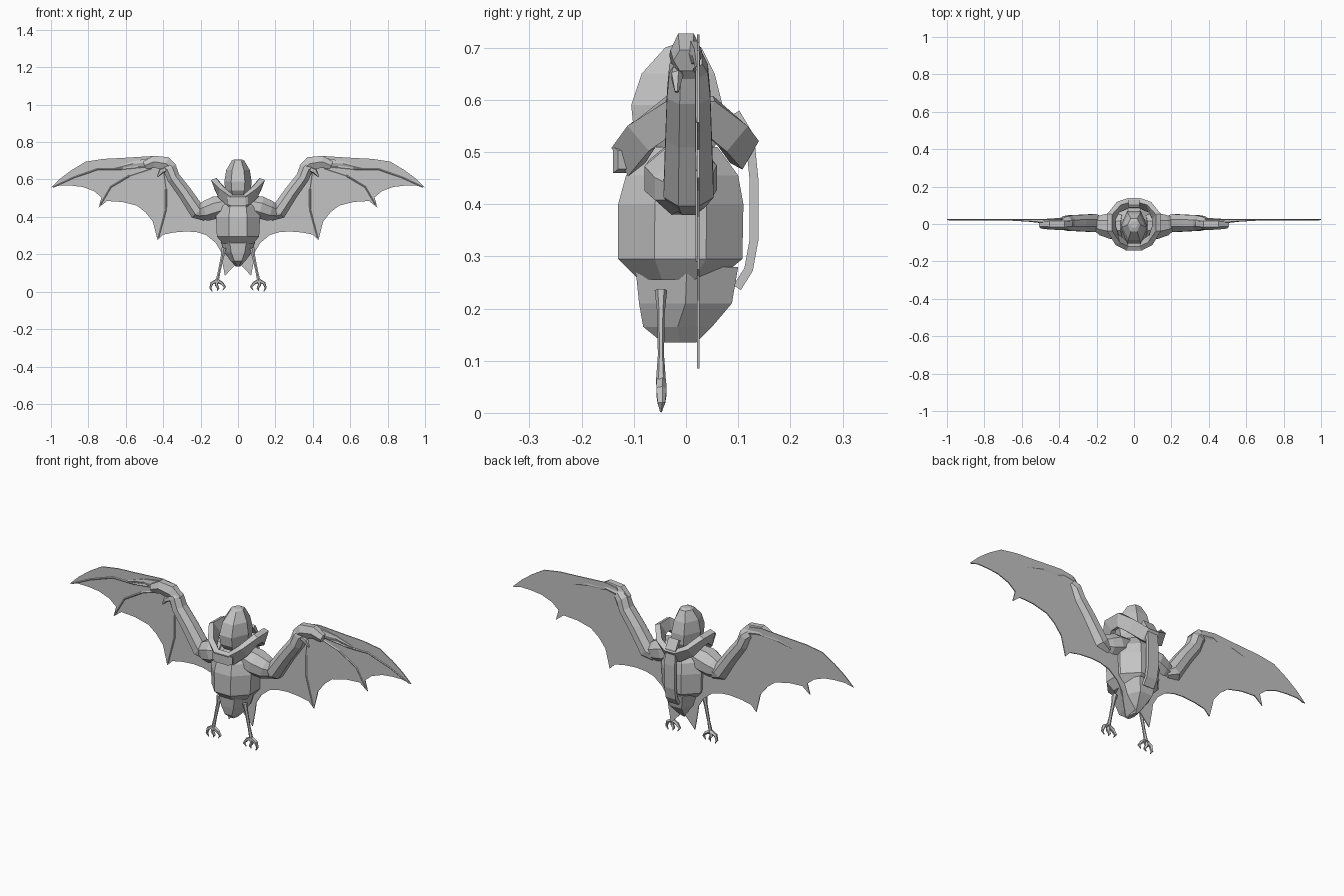
import bpy, bmesh, math
from mathutils import Vector

if "Cube" in bpy.data.objects:
    bpy.data.objects.remove(bpy.data.objects["Cube"])

grey = bpy.data.materials.new("plain grey")
grey.diffuse_color = (0.55, 0.55, 0.55, 1)
grey.use_nodes = True
grey.node_tree.nodes["Principled BSDF"].inputs["Base Color"].default_value = grey.diffuse_color


def finish(name, bm):
    bmesh.ops.recalc_face_normals(bm, faces=bm.faces)
    me = bpy.data.meshes.new(name)
    bm.to_mesh(me)
    bm.free()
    me.materials.append(grey)
    ob = bpy.data.objects.new(name, me)
    bpy.context.collection.objects.link(ob)
    return ob


def skin(name, rings, closed=False):
    """Join equal rings of points with flat faces."""
    bm = bmesh.new()
    vs = [[bm.verts.new(p) for p in r] for r in rings]
    n = len(vs[0])
    pairs = list(zip(vs, vs[1:])) + ([(vs[-1], vs[0])] if closed else [])
    for a, b in pairs:
        for i in range(n):
            j = (i + 1) % n
            bm.faces.new((a[i], a[j], b[j], b[i]))
    if not closed:
        bm.faces.new(vs[0])
        bm.faces.new(vs[-1])
    return finish(name, bm)


def stack(name, levels, sides, turn):
    """Upright form; each level is z, half width, front y, back y."""
    angs = [turn + math.tau * i / sides for i in range(sides)]
    mx = max(abs(math.cos(a)) for a in angs)
    my = max(abs(math.sin(a)) for a in angs)
    skin(name, [[(w * math.cos(a) / mx, (f + b) / 2 + (b - f) / 2 * math.sin(a) / my, z)
                 for a in angs] for z, w, f, b in levels])


def tube(name, path, radii, sides=6, hint=None, closed=False, turn=0.0):
    """Sweep a section along a path; radii are (along hint, across)."""
    pts = [Vector(p) for p in path]
    n = len(pts)
    rings = []
    for i, p in enumerate(pts):
        prev = pts[(i - 1) % n] if closed else pts[max(i - 1, 0)]
        nxt = pts[(i + 1) % n] if closed else pts[min(i + 1, n - 1)]
        t = (nxt - prev).normalized()
        u = hint(p) if hint else Vector((0, 1, 0))
        u = (u - t * u.dot(t)).normalized()
        v = t.cross(u)
        ru, rv = radii[i] if isinstance(radii, list) else radii
        rings.append([p + u * ru * math.cos(a) + v * rv * math.sin(a)
                      for a in (turn + math.tau * k / sides for k in range(sides))])
    return skin(name, rings, closed)


# Torso, hips and head
stack("torso", [(.255, .08, -.09, .06), (.295, .113, -.13, .108), (.40, .118, -.13, .11),
                (.455, .105, -.115, .10), (.51, .06, -.075, .06)], 8, math.pi / 8)
stack("hips", [(.28, .095, -.097, .10), (.21, .072, -.09, .088),
               (.165, .04, -.082, .05), (.135, .012, -.045, .02)], 6, 0)
stack("head", [(.50, .05, -.07, .05), (.54, .068, -.10, .07), (.59, .073, -.105, .07),
               (.65, .063, -.085, .055), (.70, .034, -.04, .03), (.707, .02, -.02, .015)], 6, 0)

# Scarf ring, knot and hanging tail
half = [(.04, -.115, .487), (.09, -.085, .53), (.12, -.025, .575),
        (.12, .04, .575), (.085, .09, .53), (.03, .112, .50)]
ring = half + [(-x, y, z) for x, y, z in reversed(half)]
tube("scarf_ring", ring, (.02, .045), 4, closed=True, turn=math.pi / 4,
     hint=lambda p: Vector((p.x, p.y, -.06)))
tube("scarf_knot", [(-.055, -.122, .485), (-.04, -.127, .485), (.04, -.127, .485), (.055, -.122, .485)],
     [(.012, .025), (.018, .036), (.018, .036), (.012, .025)], 4, turn=math.pi / 4)
tube("scarf_tail", [(0, .095, .575), (0, .122, .53), (0, .13, .45), (0, .13, .33),
                    (0, .12, .275), (0, .098, .24)], (.012, .042), 4, turn=math.pi / 4)

# Half of the wing outline as x, z
outline = [(0, .48), (.13, .48), (.22, .44), (.34, .63), (.39, .715), (.46, .725), (.62, .715),
           (.72, .71), (.815, .695), (.89, .65), (.95, .605), (1, .557), (.95, .568), (.89, .567),
           (.83, .56), (.77, .538), (.73, .505), (.745, .45), (.70, .485), (.62, .48), (.54, .46),
           (.495, .425), (.455, .375), (.43, .275), (.40, .305), (.34, .317), (.275, .322),
           (.22, .318), (.17, .303), (.12, .262), (.17, .225), (.12, .16), (.07, .085), (0, .16)]
outline[29:32] = [(.12, .262), (.092, .215), (.085, .165)]

for s, side in ((1, "right"), (-1, "left")):
    def at(pts, y=0.0):
        return [(s * p[0], p[1] if len(p) == 3 else y, p[-1]) for p in pts]

    # Thin wing membrane
    bm = bmesh.new()
    face = bm.faces.new([bm.verts.new(p) for p in at(outline, .021)])
    out = bmesh.ops.extrude_face_region(bm, geom=[face])["geom"]
    bmesh.ops.translate(bm, vec=(0, .005, 0), verts=[v for v in out if isinstance(v, bmesh.types.BMVert)])
    bmesh.ops.triangulate(bm, faces=[f for f in bm.faces if len(f.verts) > 4])
    finish(side + "_wing_membrane", bm)

    # Thin finger bones lying on the membrane
    fingers = [[(.48, .67), (.62, .655), (.75, .655), (.88, .61), (.99, .558)],
               [(.46, .66), (.58, .62), (.68, .56), (.735, .465)],
               [(.40, .66), (.385, .55), (.385, .44), (.425, .29)]]
    for i, f in enumerate(fingers):
        n = len(f)
        tube(f"{side}_finger_{i + 1}", at(f, .021),
             [(.004 - .002 * k / n, .006 - .004 * k / n) for k in range(n)], 4)

    # Shoulder, forearm and hand
    tube(side + "_shoulder", at([(.06, -.01, .465), (.12, -.01, .45), (.17, -.005, .432), (.205, .003, .425)]),
         [(.065, .055), (.075, .065), (.06, .058), (.04, .04)], 8, turn=math.pi / 8)
    tube(side + "_forearm", at([(.17, .005, .405), (.215, .005, .425), (.285, .005, .53),
                                (.345, .005, .61), (.365, .005, .66), (.39, .005, .68)]),
         [(.035, .03), (.052, .046), (.048, .041), (.045, .038), (.04, .04), (.028, .035)],
         8, turn=math.pi / 8)
    tube(side + "_hand", at([(.345, 0, .655), (.385, 0, .685), (.45, 0, .695), (.50, 0, .675)]),
         [(.025, .03), (.032, .042), (.03, .037), (.024, .025)], 6)
    tube(side + "_knuckle", at([(.48, .015, .69), (.56, .02, .685), (.66, .022, .66)]),
         [(.012, .026), (.008, .015), (.004, .005)], 6)
    tube(side + "_thumb", at([(.385, -.015, .655), (.41, -.018, .645), (.43, -.018, .615)]),
         [(.012, .014), (.012, .016), (.004, .004)], 5)

    # Thin leg and clawed foot
    tube(side + "_leg", at([(.075, .235), (.083, .19), (.10, .11), (.112, .055)], -.048),
         [(.012, .014), (.007, .01), (.006, .008), (.01, .01)], 6)
    toes = [[(.112, .06), (.085, .045), (.07, .025), (.082, .008)],
            [(.112, .06), (.115, .035), (.105, .018), (.112, .005)],
            [(.112, .06), (.14, .045), (.148, .02), (.138, .002)]]
    for i, t in enumerate(toes):
        tube(f"{side}_toe_{i + 1}", at(t, -.048),
             [(.01, .01), (.011, .009), (.008, .006), (.002, .002)], 5)
